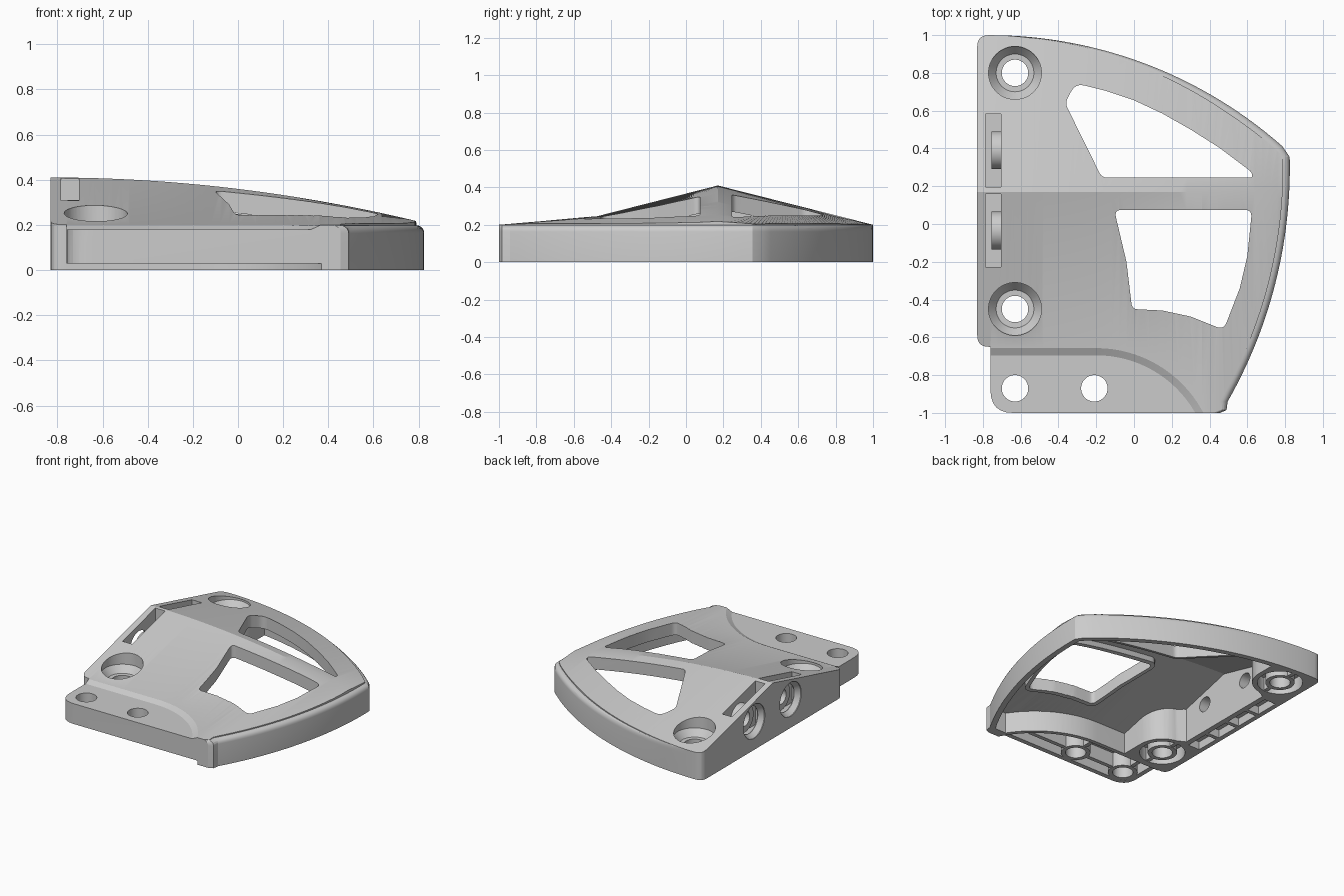
import bpy, bmesh, math
from math import sqrt, sin, cos, pi
from mathutils import Vector

if "Cube" in bpy.data.objects:
    bpy.data.objects.remove(bpy.data.objects["Cube"])

grey = bpy.data.materials.new("light grey")
grey.diffuse_color = (0.6, 0.6, 0.6, 1)
grey.use_nodes = True
grey.node_tree.nodes["Principled BSDF"].inputs["Base Color"].default_value = grey.diffuse_color


def make(name, bm):
    bmesh.ops.remove_doubles(bm, verts=bm.verts, dist=1e-5)
    bmesh.ops.triangulate(bm, faces=[f for f in bm.faces])
    bmesh.ops.recalc_face_normals(bm, faces=bm.faces)
    if bm.calc_volume(signed=True) < 0:
        bmesh.ops.reverse_faces(bm, faces=bm.faces)
    me = bpy.data.meshes.new(name)
    bm.to_mesh(me)
    bm.free()
    ob = bpy.data.objects.new(name, me)
    bpy.context.collection.objects.link(ob)
    me.materials.append(grey)
    return ob


def loft(name, loops, closed=False):
    """Skin equal-length 3D loops; cap the ends unless closed."""
    bm = bmesh.new()
    rows = [[bm.verts.new(p) for p in lp] for lp in loops]
    n = len(rows[0])
    pairs = list(zip(rows, rows[1:])) + ([(rows[-1], rows[0])] if closed else [])
    for a, b in pairs:
        for i in range(n):
            j = (i + 1) % n
            bm.faces.new((a[i], a[j], b[j], b[i]))
    if not closed:
        bm.faces.new(rows[0])
        bm.faces.new(rows[-1])
    return make(name, bm)


def stack(name, *levels):
    return loft(name, [[(x, y, z) for x, y in pts] for pts, z in levels])


def box(name, x0, x1, y0, y1, z0, z1):
    p = [(x0, y0), (x1, y0), (x1, y1), (x0, y1)]
    return stack(name, (p, z0), (p, z1))


def lathe_z(name, x, y, prof, n=48, closed=False):
    """Stacked circles (radius, z)."""
    return loft(name, [[(x + r * cos(2 * pi * k / n), y + r * sin(2 * pi * k / n), z)
                        for k in range(n)] for r, z in prof], closed)


def lathe_x(name, y, z, prof, n=48, closed=False):
    return loft(name, [[(x, y + r * cos(2 * pi * k / n), z + r * sin(2 * pi * k / n))
                        for k in range(n)] for r, x in prof], closed)


def tube_z(name, x, y, r0, r1, z0, z1):
    return lathe_z(name, x, y, [(r0, z0), (r1, z0), (r1, z1), (r0, z1)], closed=True)


def boolean(ob, tool, op='DIFFERENCE'):
    tool.hide_render = True
    m = ob.modifiers.new("cut", 'BOOLEAN')
    m.operation, m.solver, m.object = op, 'MANIFOLD', tool
    bpy.context.view_layer.update()
    bpy.context.view_layer.objects.active = ob
    bpy.ops.object.modifier_apply(modifier=m.name)
    bpy.data.objects.remove(tool, do_unlink=True)


def rounded(pts, n=6):
    """Polygon of (x, y, corner radius) with curved corners."""
    out = []
    for i, (x, y, r) in enumerate(pts):
        p = Vector((x, y))
        if r == 0:
            out.append((x, y))
            continue
        a = p + (Vector(pts[i - 1][:2]) - p).normalized() * r
        b = p + (Vector(pts[(i + 1) % len(pts)][:2]) - p).normalized() * r
        for k in range(n + 1):
            t = k / n
            out.append(tuple(a.lerp(p, t).lerp(p.lerp(b, t), t)))
    return out


def offset(pts, d):
    """Grow a clockwise polygon by d."""
    out = []
    for i, p in enumerate(pts):
        t = Vector(pts[(i + 1) % len(pts)]) - Vector(pts[i - 1])
        t.normalize()
        out.append((p[0] - t.y * d, p[1] + t.x * d))
    return out


def upper(x, i=0):
    return -1.35 + sqrt((2.35 - i) ** 2 - (max(x, -.77) + .77) ** 2)


def right(y, i=0):
    return -1.675 + sqrt((2.5 - i) ** 2 - (y - .3) ** 2)


def span(a, b, n):
    return [a + (b - a) * k / (n - 1) for k in range(n)]


def step_arc(d, yend, n=20):
    """Curved edge between body and flange, shifted by d."""
    R = .643 + d
    return [(-.2 + R * cos(a), -1.298 + R * sin(a))
            for a in span(pi / 2, math.asin((yend + 1.298) / R), n)]


def outline(i):
    p = [(-.76, -1, .12), (-.76, -.65, 0), (-.83, -.65, .06), (-.83, 1, .06)]
    for x in span(-.7, .785 - i, 32):
        p.append((x, upper(x, i * min(1, max(0, (x + .7) / 1.2))), 0))
    p += [(right(y, i), y, 0) for y in span(.355, -.94, 28)]
    p += [(.49 - i, -.985, 0), (.455 - i, -1, 0)]
    return rounded(p)


def roof(name, drop):
    """Solid under the ridged roof, lowered by drop."""
    loops = []
    for x in span(-1, 1, 51):
        ridge = max(.203, .41 - .2 * ((max(x, -.83) + .83) / 1.65) ** 2)
        yt = upper(min(x, .83))
        if x < -.2:
            yb = -.655
        elif x < .37:
            yb = -1.298 + sqrt(.643 ** 2 - (x + .2) ** 2)
        elif x < .46:
            yb = -1.0
        else:
            yb = .3 - sqrt(2.5 ** 2 - (min(x, .81) + 1.675) ** 2)
        yb = min(yb, .1)
        sec = [(-1.3, -.2), (-1.3, .2 - drop), (yb, .2 - drop), (.17, ridge - drop),
               (yt, .2 - drop), (1.3, .2 - drop), (1.3, -.2)]
        loops.append([(x, y, z) for y, z in sec])
    return loft(name, loops)


# Main body with rounded outer rim and ridged roof
fillet = [(outline(.035 * (1 - cos(a))), .163 + .035 * sin(a)) for a in span(0, pi / 2, 6)]
body = stack("guard_body", (outline(0), 0), *fillet, (outline(.0352), .6))
boolean(body, roof("roof_tool", 0), 'INTERSECT')

# Window shapes
win_a = rounded([(-.31, .745, .05), (-.15, .705, 0), (0, .655, 0), (.15, .585, 0), (.3, .5, 0),
                 (.45, .405, 0), (.63, .27, .03), (.63, .245, .02), (-.17, .245, .03), (-.365, .64, .03)])
win_b = rounded([(-.105, .075, .04), (.625, .075, .04), (.6, -.17, 0), (.56, -.34, 0),
                 (.475, -.56, .04), (.3, -.49, 0), (.15, -.458, 0), (-.01, -.45, .03), (-.04, -.2, 0)])

# Underside hollow, leaving lips around the windows
cav = [(x, upper(x, .04)) for x in span(-.44, .75, 24)]
cav += [(right(y, .04), y) for y in span(.36, -.93, 24)]
cav += step_arc(.03, -.93)[::-1] + [(-.44, -.625)]
cav += [(-.63 + .19 * cos(a), -.45 + .19 * sin(a)) for a in span(0, 1.4, 10)]
cav += [(-.66, -.23), (-.66, .58)]
cav += [(-.63 + .19 * cos(a), .8 + .19 * sin(a)) for a in span(-1.4, 0, 10)]
hollow = stack("hollow_tool", (cav, -.1), (cav, .6))
boolean(hollow, roof("under_roof", .05), 'INTERSECT')
for w in (win_a, win_b):
    o = offset(w, .03)
    lip = stack("lip_tool", (o, -.15), (o, .7))
    boolean(lip, roof("lip_roof", .09))
    boolean(hollow, lip)
boolean(body, hollow)
for w in (win_a, win_b):
    boolean(body, stack("window_tool", (w, -.2), (w, .8)))


# Lowered flange with ramped step, raised underside and hollow
def flange_area(d):
    return [(-.95, -.655 + d)] + step_arc(d, -1.1) + [(-.95, -1.1)]


boolean(body, stack("flange_top", (flange_area(-.04), .18), (flange_area(0), .201), (flange_area(0), .7)))
boolean(body, stack("flange_bottom", (flange_area(0), -.1), (flange_area(0), .03)))
pocket = rounded([(-.725, -.69, 0)] + [(x, y, 0) for x, y in step_arc(-.03, -.965)] + [(-.725, -.965, .09)])
boolean(body, stack("flange_pocket", (pocket, -.1), (pocket, .14)))

# Flange holes, bosses and ribs
for x in (-.63, -.21):
    boolean(body, lathe_z("hole_tool", x, -.87, [(.07, -.1), (.07, .5)]))
    tube_z("flange_boss", x, -.87, .07, .1, .03, .15)
    box("flange_rib", x - .015, x + .015, -.78, -.67, .035, .15)
box("flange_rib", -.54, -.3, -.885, -.855, .035, .15)
box("flange_rib", -.12, .2, -.885, -.855, .035, .15)

# Counterbored vertical screw holes with ring pockets below
for y in (.8, -.45):
    boolean(body, lathe_z("bore_tool", -.63, y,
                          [(.07, -.1), (.07, .15), (.1, .151), (.14, .2), (.14, .6)]))
    boolean(body, tube_z("ring_tool", -.63, y, .1, .155, -.1, .1))
    for s in (-1, 1):
        box("boss_rib", -.645, -.615, y + s * .13 - .04, y + s * .13 + .04, .005, .11)

# Side bolt slots, seats and bores
for y in (.39, -.035):
    boolean(body, box("slot_tool", -.785, -.705, y - .193, y + .193, .08, .7))
    boolean(body, lathe_x("side_tool", y, .21, [(.125, -.85), (.125, -.825), (.1, -.79), (.1, -.77)]))
    boolean(body, lathe_x("bolt_tool", y, .21, [(.055, -.75), (.055, -.6)]))
    lathe_x("bolt_seat", y, .21, [(.055, -.755), (.1, -.755), (.1, -.69), (.055, -.69)], closed=True)

# Shallow pockets under the side strip
for k in range(4):
    y = -.255 + k * .21
    boolean(body, box("strip_tool", -.795, -.7, y, y + .18, -.1, .06))

for ob in bpy.data.objects:
    bpy.ops.object.select_all(action='DESELECT')
    ob.select_set(True)
    bpy.context.view_layer.objects.active = ob
    bpy.ops.object.shade_smooth_by_angle(angle=math.radians(18))
